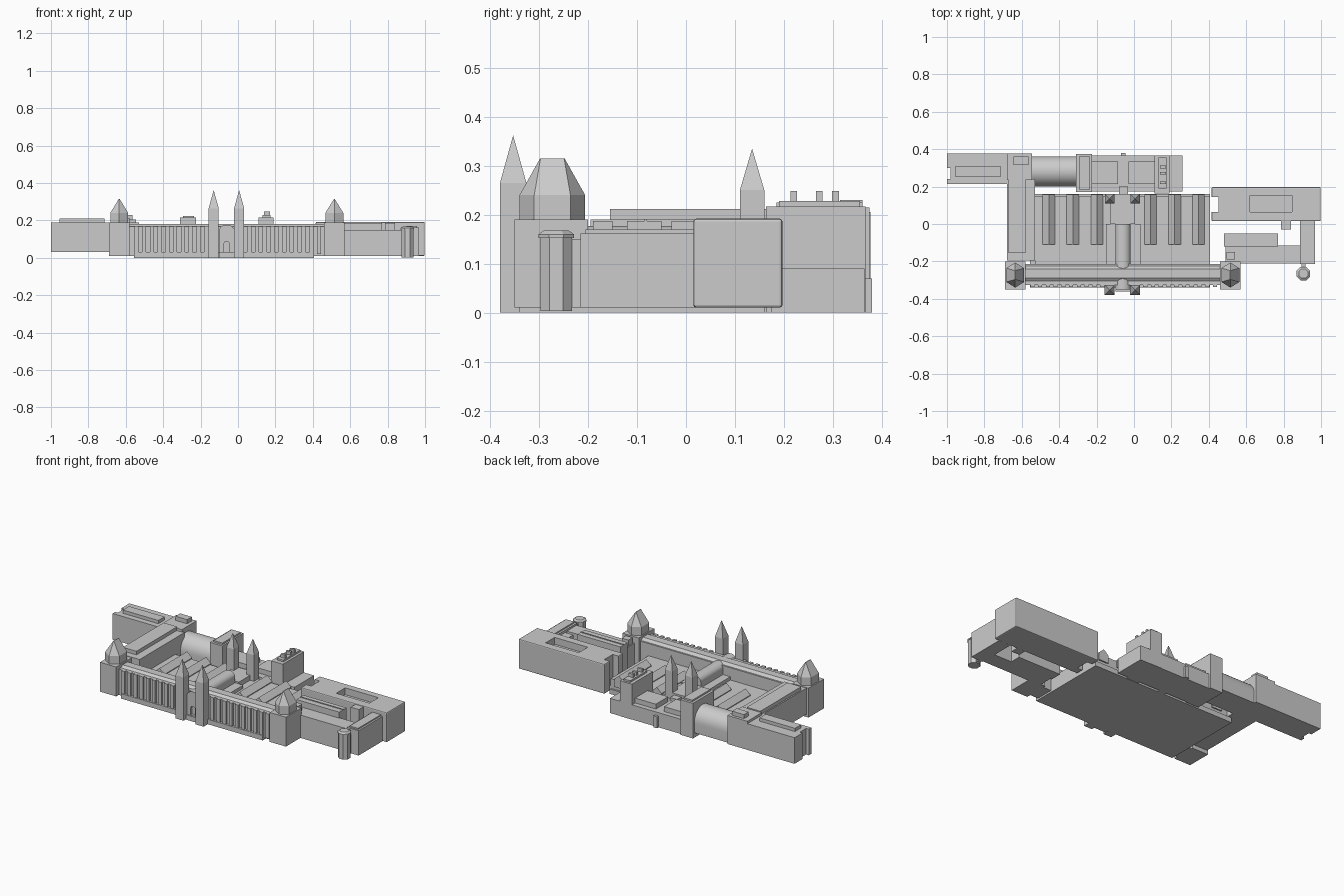
import bpy, bmesh, math

if "Cube" in bpy.data.objects:
    bpy.data.objects.remove(bpy.data.objects["Cube"])

CX = -0.055  # symmetry axis of the main front


def mesh_obj(name, verts, faces):
    me = bpy.data.meshes.new(name)
    bm = bmesh.new()
    vs = [bm.verts.new(v) for v in verts]
    for f in faces:
        bm.faces.new([vs[i] for i in f])
    bmesh.ops.recalc_face_normals(bm, faces=bm.faces)
    bm.to_mesh(me)
    bm.free()
    ob = bpy.data.objects.new(name, me)
    bpy.context.collection.objects.link(ob)
    return ob


def loft(name, bottom, top):
    n = len(bottom)
    faces = [(i, (i + 1) % n, n + (i + 1) % n, n + i) for i in range(n)]
    faces += [tuple(range(n)), tuple(range(n, 2 * n))]
    return mesh_obj(name, bottom + top, faces)


def box(name, x0, x1, y0, y1, z0, z1):
    p = [(x0, y0), (x1, y0), (x1, y1), (x0, y1)]
    return loft(name, [(x, y, z0) for x, y in p], [(x, y, z1) for x, y in p])


def extrude_x(name, prof, x0, x1):
    return loft(name, [(x0, y, z) for y, z in prof], [(x1, y, z) for y, z in prof])


def extrude_y(name, prof, y0, y1):
    return loft(name, [(x, y0, z) for x, z in prof], [(x, y1, z) for x, z in prof])


def arch(a, b, z0, spring, rise, n=16):
    c, r = (a + b) / 2, (b - a) / 2
    return [(a, z0), (b, z0)] + [(c + r * math.cos(math.pi * i / n), spring + rise * math.sin(math.pi * i / n))
                                 for i in range(n + 1)]


def cut(ob, cutter):
    m = ob.modifiers.new("cut", 'BOOLEAN')
    m.operation, m.object, m.solver = 'DIFFERENCE', cutter, 'EXACT'
    cutter.hide_render = True
    cutter.hide_viewport = True


def smooth(ob):
    bpy.ops.object.select_all(action='DESELECT')
    ob.select_set(True)
    bpy.context.view_layer.objects.active = ob
    bpy.ops.object.shade_smooth_by_angle(angle=math.radians(30))


def spire(name, x, y, z0, z1, z2, h=0.026):
    b = [(-h, -h), (h, -h), (h, h), (-h, h)]
    v = [(x + a, y + c, z) for z in (z0, z1) for a, c in b] + [(x, y, z2)]
    f = [(0, 1, 2, 3)] + [(i, (i + 1) % 4, 4 + (i + 1) % 4, 4 + i) for i in range(4)]
    f += [(4 + i, 4 + (i + 1) % 4, 8) for i in range(4)]
    return mesh_obj(name, v, f)


# ground slab and low gallery block behind the front
box("base_slab", -0.555, 0.405, -0.34, 0.16, 0, 0.03)
box("gallery_block", -0.53, 0.405, -0.22, 0.15, 0.02, 0.09)

# front wing with mansard roof
prof = [(-0.325, 0.01), (-0.325, 0.168), (-0.305, 0.168), (-0.288, 0.18), (-0.24, 0.18),
        (-0.225, 0.165), (-0.215, 0.165), (-0.215, 0.01)]
extrude_x("front_wing", prof, -0.58, 0.46)

for s in (-1, 1):
    # front bays
    for i in range(10):
        x = CX + s * (0.115 + 0.0415 * i)
        box("front_bay", x - 0.011, x + 0.011, -0.337, -0.32, 0.02, 0.17)
    # gabled gallery roofs
    for d in (0.143, 0.272, 0.4):
        x = CX + s * d
        g = [(x - 0.033, 0.05), (x + 0.033, 0.05), (x + 0.033, 0.095), (x, 0.125), (x - 0.033, 0.095)]
        extrude_y("gallery_roof", g, -0.11, 0.158)
    # entrance and rear spires
    spire("front_spire", CX - 0.007 + s * 0.068, -0.353, 0.0, 0.265, 0.362, 0.027)
    spire("rear_spire", CX - 0.007 + s * 0.068, 0.135, 0.0, 0.25, 0.335, 0.025)
    # corner pavilions with six-sided drum and hipped roof
    x, y = CX - 0.005 + s * 0.575, -0.273
    box("pavilion", x - 0.055, x + 0.055, -0.35, -0.2, 0.01, 0.19)
    hexa = [(0.048, -0.037), (0.048, 0.037), (0, 0.067), (-0.048, 0.037), (-0.048, -0.037), (0, -0.067)]
    loft("pavilion_drum", [(x + a, y + b, 0.18) for a, b in hexa], [(x + a, y + b, 0.24) for a, b in hexa])
    ridge = [(0.002, -0.024), (0.002, 0.024), (0, 0.025), (-0.002, 0.024), (-0.002, -0.024), (0, -0.025)]
    loft("pavilion_roof", [(x + a, y + b, 0.24) for a, b in hexa], [(x + a, y + b, 0.315) for a, b in ridge])

# central hall, aisles, stair hall and doorway
hall = extrude_y("central_hall", arch(-0.1, -0.02, 0.02, 0.145, 0.032), -0.35, 0.0)
smooth(hall)
door = extrude_y("door_cutter", arch(-0.076, -0.045, 0.032, 0.072, 0.016), -0.37, -0.335)
cut(hall, door)
box("hall_aisles", -0.15, 0.035, -0.22, 0.0, 0.02, 0.11)
box("stair_hall", -0.125, 0.005, 0.0, 0.16, 0.02, 0.12)
box("entrance_step", -0.1, -0.02, -0.36, -0.33, 0, 0.03)

# rear range
box("rear_range", -0.225, 0.26, 0.175, 0.365, 0, 0.09)
for a, b in ((-0.225, -0.085), (-0.03, 0.11)):
    box("rear_range_upper", a, b, 0.215, 0.335, 0.08, 0.12)
box("rear_link", -0.08, -0.032, 0.155, 0.2, 0, 0.11)
box("rear_porch", -0.07, -0.045, 0.36, 0.38, 0, 0.07)
box("rear_tower_east", 0.11, 0.19, 0.163, 0.367, 0, 0.217)
box("rear_tower_roof", 0.13, 0.175, 0.19, 0.355, 0.21, 0.228)
for y in (0.22, 0.272, 0.305):
    box("chimney", 0.14, 0.17, y - 0.007, y + 0.007, 0.22, 0.248)
box("rear_tower_west", -0.31, -0.225, 0.17, 0.375, 0, 0.215)
box("rear_tower_west_cap", -0.295, -0.235, 0.185, 0.36, 0.21, 0.225)
vault = extrude_x("vaulted_hall", arch(0.2, 0.362, 0.03, 0.09, 0.085), -0.545, -0.31)
smooth(vault)

# west block and west wing
west = box("west_block", -1.0, -0.68, 0.215, 0.377, 0.03, 0.19)
cut(west, box("west_notch_cutter", -1.02, -0.982, 0.24, 0.3, 0, 0.3))
box("west_block_roof", -0.955, -0.715, 0.25, 0.31, 0.185, 0.21)
box("west_link", -0.68, -0.545, 0.235, 0.377, 0.03, 0.205)
box("west_link_cap", -0.645, -0.565, 0.315, 0.36, 0.2, 0.23)
box("west_wing", -0.68, -0.53, -0.195, 0.24, 0.03, 0.19)
box("west_wing_roof", -0.672, -0.58, -0.155, 0.24, 0.185, 0.212)

# east block with roof recess and notch
east = box("east_block", 0.415, 0.998, 0.015, 0.197, 0.01, 0.192)
bv = east.modifiers.new("soft_edges", 'BEVEL')
bv.width, bv.segments = 0.006, 2
cut(east, box("roof_recess_cutter", 0.62, 0.845, 0.065, 0.152, 0.15, 0.3))
cut(east, box("east_notch_cutter", 0.38, 0.452, 0.063, 0.145, -0.1, 0.3))
box("east_block_bump", 0.785, 0.84, -0.03, 0.02, 0.01, 0.187)

# south-east ranges
box("southeast_range", 0.49, 0.895, -0.21, -0.115, 0.01, 0.15)
box("southeast_range_upper", 0.48, 0.77, -0.12, -0.05, 0.01, 0.187)
box("southeast_ridge", 0.48, 0.77, -0.085, -0.08, 0.18, 0.191)
box("southeast_stack", 0.495, 0.54, -0.19, -0.15, 0.14, 0.187)
box("east_return", 0.888, 0.968, -0.215, 0.02, 0.01, 0.162)
box("east_return_roof", 0.9, 0.957, -0.205, 0.015, 0.155, 0.17)

# eight-sided corner turret
tx, ty = 0.906, -0.265


def ring(r, z):
    return [(tx + r * math.cos(math.pi * (i + .5) / 4), ty + r * math.sin(math.pi * (i + .5) / 4), z) for i in range(8)]


loft("turret", ring(0.035, 0.003), ring(0.035, 0.155))
loft("turret_cornice", ring(0.039, 0.152), ring(0.039, 0.16))
loft("turret_cap", ring(0.039, 0.16), ring(0.027, 0.168))
box("turret_link", 0.895, 0.917, -0.24, -0.21, 0.01, 0.15)
